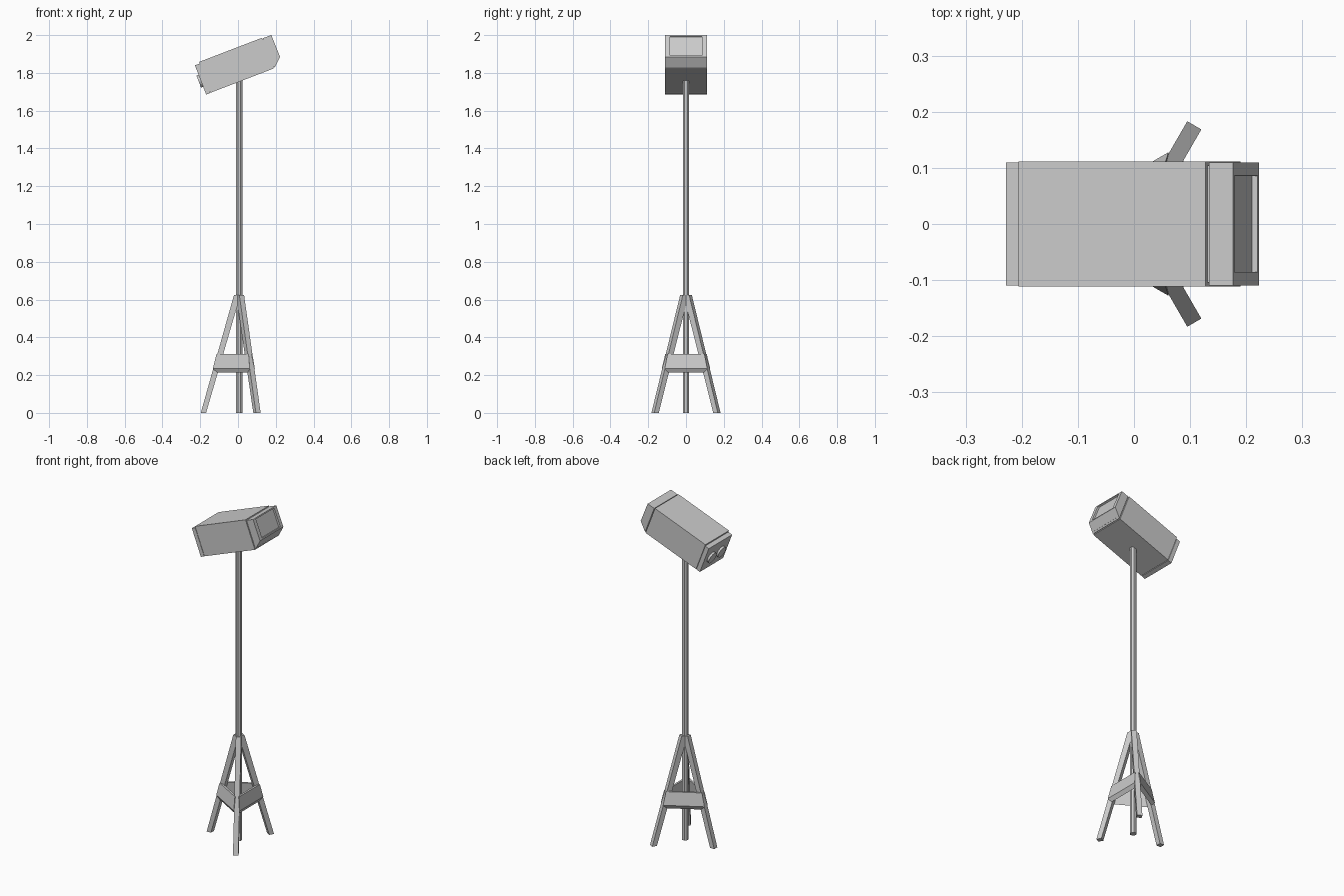
import bpy, bmesh, math
from mathutils import Matrix, Vector

if "Cube" in bpy.data.objects:
    bpy.data.objects.remove(bpy.data.objects["Cube"])

TILT = Matrix.Translation((-0.206, 0, 1.858)) @ Matrix.Rotation(math.radians(-21), 4, 'Y')
AXIS = Matrix.Translation((0.006, 0, 0))          # pole axis


def finish(name, bm, matrix):
    bmesh.ops.recalc_face_normals(bm, faces=bm.faces[:])
    bm.transform(matrix)
    mesh = bpy.data.meshes.new(name)
    bm.to_mesh(mesh)
    bm.free()
    ob = bpy.data.objects.new(name, mesh)
    bpy.context.collection.objects.link(ob)
    return ob


def prism(profile, halves):
    """Extrude an (x, z) profile along y; halves gives half-width per point."""
    bm = bmesh.new()
    a = [bm.verts.new((x, -h, z)) for (x, z), h in zip(profile, halves)]
    b = [bm.verts.new((x, h, z)) for (x, z), h in zip(profile, halves)]
    bm.faces.new(a)
    bm.faces.new(b[::-1])
    n = len(a)
    for i in range(n):
        j = (i + 1) % n
        bm.faces.new((a[i], b[i], b[j], a[j]))
    return bm


def block(name, u0, u1, w0, w1, half):
    bm = prism([(u0, w0), (u1, w0), (u1, w1), (u0, w1)], [half] * 4)
    return finish(name, bm, TILT)


def cylinder(name, radius, depth, sides, matrix):
    bm = bmesh.new()
    bmesh.ops.create_cone(bm, cap_ends=True, segments=sides, radius1=radius,
                          radius2=radius, depth=depth)
    return finish(name, bm, matrix)


# Housing: main body, neck groove and rear plate
block("housing_body", 0, 0.357, -0.174, 0, 0.111)
block("front_neck", 0.35, 0.37, -0.165, -0.01, 0.104)
block("rear_neck", -0.006, 0.004, -0.168, -0.01, 0.105)
block("rear_plate", -0.027, -0.003, -0.175, -0.009, 0.110)

# Front hood with slanted underside and recessed window
hood = prism([(0.362, -0.004), (0.408, -0.004), (0.410, -0.128), (0.362, -0.172)],
             [0.110] * 4)
bmesh.ops.recalc_face_normals(hood, faces=hood.faces[:])
front = max(hood.faces, key=lambda f: f.normal.x)
bmesh.ops.inset_individual(hood, faces=[front], thickness=0.010)
for v in front.verts:
    v.co.y = math.copysign(0.086, v.co.y)
bmesh.ops.inset_individual(hood, faces=[front], thickness=0.001, depth=-0.010)
finish("front_hood", hood, TILT)

# Pair of round sockets on the rear plate
for side, y in (("left", 0.045), ("right", -0.045)):
    cylinder("rear_socket_" + side, 0.034, 0.022, 24,
             TILT @ Matrix.Translation((-0.028, y, -0.097)) @ Matrix.Rotation(math.pi / 2, 4, 'Y'))

# Pole
cylinder("pole", 0.0185, 1.785, 8,
         AXIS @ Matrix.Translation((0, 0, 1.785 / 2)) @ Matrix.Rotation(math.pi / 8, 4, 'Z'))

# Three legs and three braces around the pole
for i in range(3):
    turn = AXIS @ Matrix.Rotation(math.radians(60 + 120 * i), 4, 'Z')
    leg = prism([(0.0, 0.625), (0.027, 0.625), (0.203, 0), (0.175, 0), (0.0, 0.60)], [0.0145] * 5)
    finish(f"leg_{i + 1}", leg, turn)

    turn = AXIS @ Matrix.Rotation(math.radians(120 * i), 4, 'Z')
    brace = prism([(0.058, 0.312), (0.070, 0.312), (0.083, 0.236), (0.070, 0.213)],
                  [0.092, 0.098, 0.112, 0.108])
    finish(f"brace_{i + 1}", brace, turn)
